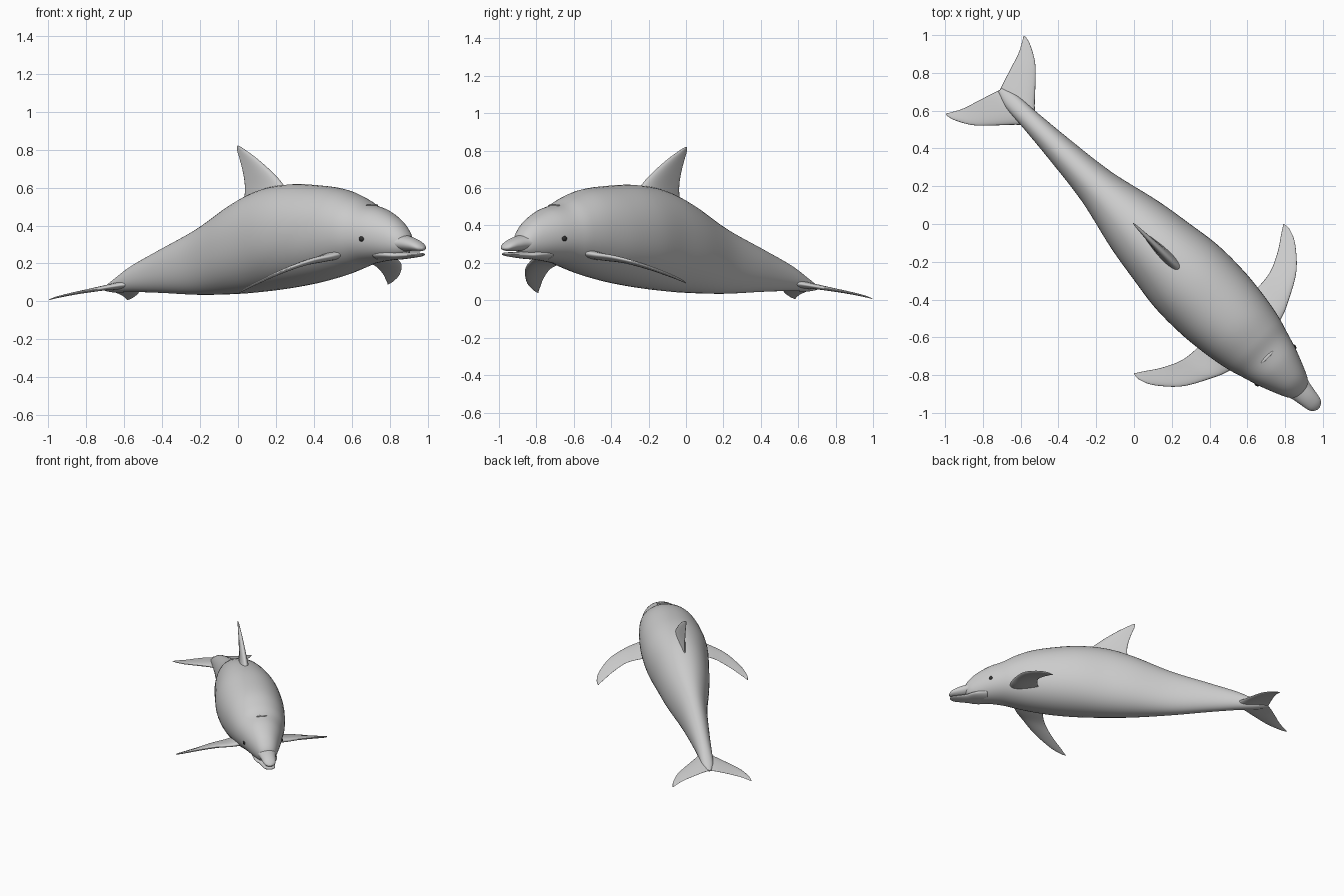
import bpy, bmesh, math
from mathutils import Vector

if "Cube" in bpy.data.objects:
    bpy.data.objects.remove(bpy.data.objects["Cube"])

R = math.sqrt(0.5)


def place(u, w, z):
    """Animal space (u along the diagonal axis, w sideways, z up) to world."""
    return Vector((u + w * R, -u + w * R, z))


def smooth_rows(rows, n):
    """Catmull-Rom interpolation through rows of numbers."""
    out = []
    for i in range(len(rows) - 1):
        a, b, c, d = (rows[max(i - 1, 0)], rows[i], rows[i + 1],
                      rows[min(i + 2, len(rows) - 1)])
        for k in range(n):
            t = k / n
            out.append([0.5 * (2 * q + (r - p) * t + (2 * p - 5 * q + 4 * r - s) * t * t
                               + (3 * q - p - 3 * r + s) * t ** 3)
                        for p, q, r, s in zip(a, b, c, d)])
    out.append(list(rows[-1]))
    return out


def skin(name, rings):
    """Bridge closed rings of points into a capped smooth surface."""
    bm = bmesh.new()
    loops = [[bm.verts.new(p) for p in ring] for ring in rings]
    n = len(loops[0])
    for a, b in zip(loops, loops[1:]):
        for i in range(n):
            j = (i + 1) % n
            bm.faces.new((a[i], a[j], b[j], b[i]))
    bm.faces.new(loops[0])
    bm.faces.new(loops[-1])
    bmesh.ops.recalc_face_normals(bm, faces=bm.faces)
    for f in bm.faces:
        f.smooth = True
    me = bpy.data.meshes.new(name)
    bm.to_mesh(me)
    bm.free()
    ob = bpy.data.objects.new(name, me)
    bpy.context.collection.objects.link(ob)
    return ob


def hull(name, rows, power=1.0, n=48):
    """Rows: position u, top z, bottom z, half width."""
    rings = []
    for u, top, bot, w in smooth_rows(rows, 6):
        ring = []
        for k in range(n):
            a = 2 * math.pi * k / n
            c, s = math.cos(a), math.sin(a)
            cx = math.copysign(abs(c) ** power, c)
            sz = math.copysign(abs(s) ** power, s)
            ring.append(place(u, w * cx, (top + bot) / 2 + (top - bot) / 2 * sz))
        rings.append(ring)
    return skin(name, rings)


def fin(name, rows, axis, side=1, droop=0.0, n=28):
    """Rows: leading edge u,w,z, trailing edge u,w,z, half thickness."""
    rings = []
    ax = Vector(axis)
    for r in smooth_rows(rows, 6):
        lead, trail = Vector(r[:3]), Vector(r[3:6])
        ring = []
        for k in range(n):
            a = 2 * math.pi * k / n
            p = (lead + trail) / 2 + (lead - trail) / 2 * math.cos(a)
            p += ax * r[6] * math.sin(a) * (0.7 + 0.4 * math.cos(a))
            ring.append(place(p.x, p.y * side, p.z - droop * (p.y / 0.56) ** 2))
        rings.append(ring)
    return skin(name, rings)


def bead(name, pos, scale):
    bpy.ops.mesh.primitive_uv_sphere_add(segments=20, ring_count=12, location=place(*pos),
                                         rotation=(0, 0, -math.pi / 4))
    ob = bpy.context.object
    ob.name, ob.scale = name, scale
    bpy.ops.object.shade_smooth()
    return ob


# Body from tail stock to forehead
hull("body", [
    (-.71, .075, .06, .012), (-.68, .09, .052, .03), (-.64, .12, .047, .045),
    (-.55, .19, .05, .055), (-.4, .275, .045, .075), (-.2, .385, .035, .11),
    (0, .52, .04, .175), (.14, .59, .052, .208), (.28, .617, .072, .235),
    (.42, .612, .10, .235), (.54, .593, .135, .217), (.63, .553, .17, .193),
    (.69, .515, .195, .168), (.76, .487, .21, .137), (.83, .437, .222, .098),
    (.87, .388, .24, .07), (.89, .35, .265, .042), (.896, .32, .295, .01)], 0.95)

# Beak: upper and lower jaw with a mouth gap
hull("upper_jaw", [
    (.77, .37, .285, .10), (.84, .358, .272, .087), (.88, .35, .266, .064),
    (.92, .335, .264, .053), (.95, .317, .264, .045), (.967, .301, .266, .033),
    (.977, .285, .274, .01)])
hull("lower_jaw", [
    (.77, .285, .215, .09), (.84, .268, .22, .083), (.88, .261, .224, .060),
    (.92, .258, .23, .049), (.95, .257, .235, .041), (.965, .255, .24, .028),
    (.973, .25, .245, .008)])

# Back fin
fin("dorsal_fin", [
    (.28, 0, .50, .02, 0, .48, .05), (.255, 0, .58, .033, 0, .54, .043),
    (.225, 0, .63, .036, 0, .61, .032), (.175, 0, .685, .026, 0, .68, .024),
    (.1, 0, .752, .010, 0, .745, .016), (.045, 0, .793, -.002, 0, .785, .010),
    (.012, 0, .815, -.006, 0, .808, .006), (.0, 0, .821, -.004, 0, .82, .002)], (0, 1, 0))

dark = bpy.data.materials.new("eye_dark")
dark.diffuse_color = (0.03, 0.03, 0.03, 1)
dark.use_nodes = True
dark.node_tree.nodes["Principled BSDF"].inputs["Base Color"].default_value = dark.diffuse_color

for side, tag in ((1, "right"), (-1, "left")):
    # Swept side flippers
    fin(f"flipper_{tag}", [
        (.65, .10, .26, .48, .10, .23, .035), (.64, .198, .245, .495, .205, .21, .024),
        (.61, .297, .232, .488, .325, .19, .018), (.555, .431, .197, .455, .431, .15, .013),
        (.478, .53, .145, .418, .51, .115, .009), (.425, .563, .112, .402, .545, .098, .006),
        (.397, .562, .092, .394, .557, .09, .002)], (0, .25, 1), side, 0 if side > 0 else .05)
    # Tail flukes
    fin(f"fluke_{tag}", [
        (-.52, 0, .10, -.71, 0, .065, .03), (-.575, .07, .085, -.722, .05, .062, .02),
        (-.635, .16, .064, -.74, .13, .048, .013), (-.69, .235, .045, -.757, .205, .032, .009),
        (-.75, .283, .024, -.778, .262, .018, .006), (-.787, .296, .009, -.79, .29, .008, .002)],
        (0, 0, 1), side)
    # Eyes
    eye = bead(f"eye_{tag}", (.748, side * .138, .33), (.016, .012, .014))
    eye.data.materials.append(dark)

# Blowhole ridge across the forehead
bead("blowhole", (.705, 0, .508), (.008, .045, .006))
